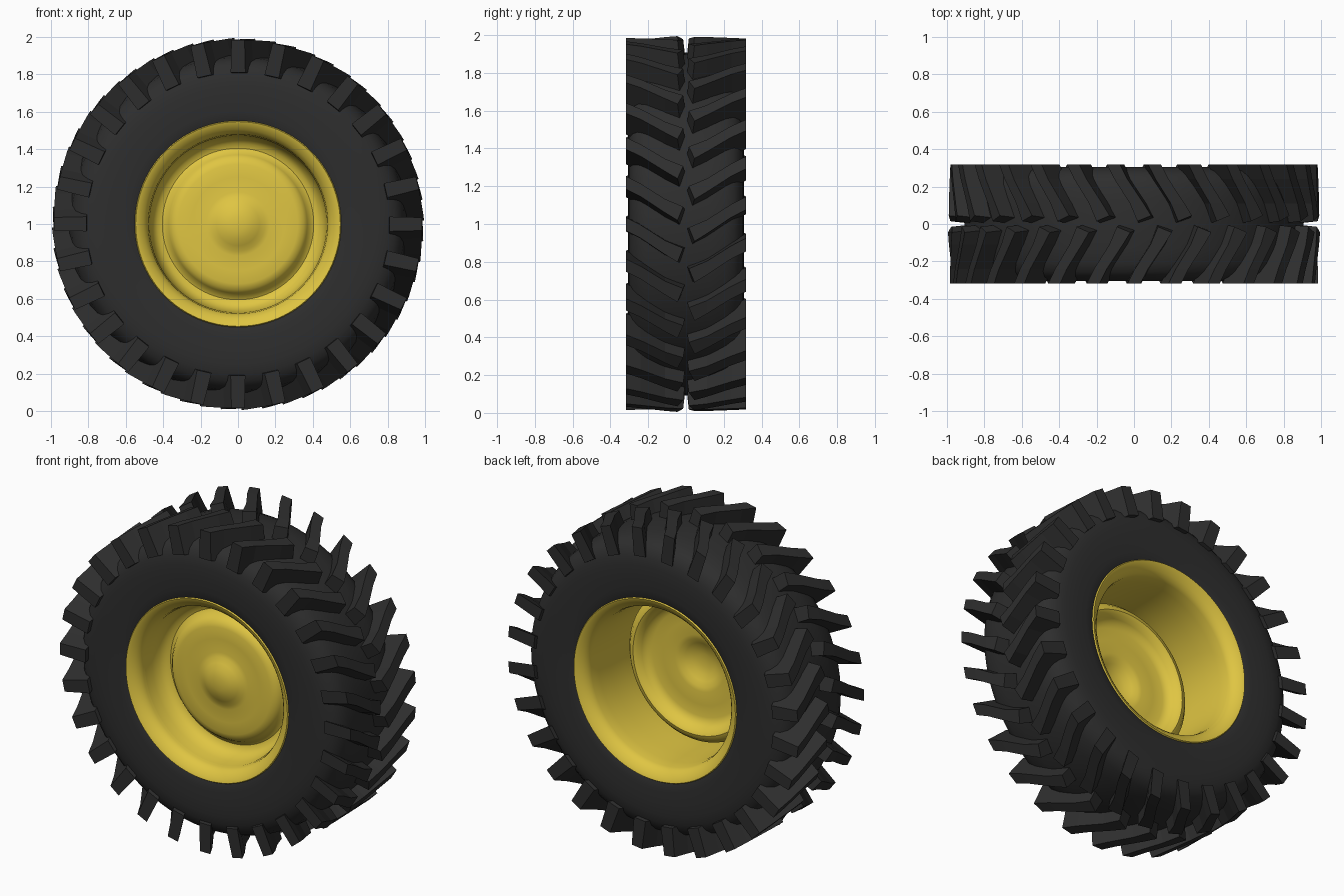
import bpy, bmesh, math

if "Cube" in bpy.data.objects:
    bpy.data.objects.remove(bpy.data.objects["Cube"])

CZ = 1.0  # axle height
LUGS = 28


def material(name, rgb):
    m = bpy.data.materials.new(name)
    m.diffuse_color = (*rgb, 1)
    m.use_nodes = True
    m.node_tree.nodes["Principled BSDF"].inputs["Base Color"].default_value = m.diffuse_color
    return m


RUBBER = material("black_rubber", (0.027, 0.027, 0.027))
YELLOW = material("yellow_paint", (0.74, 0.56, 0.055))


def finish(bm, name, mat, angle=None):
    me = bpy.data.meshes.new(name)
    bm.to_mesh(me)
    bm.free()
    me.materials.append(mat)
    ob = bpy.data.objects.new(name, me)
    bpy.context.collection.objects.link(ob)
    if angle:
        bpy.ops.object.select_all(action='DESELECT')
        ob.select_set(True)
        bpy.context.view_layer.objects.active = ob
        bpy.ops.object.shade_smooth_by_angle(angle=math.radians(angle))
    return ob


def lathe(name, profile, mat, angle, segs=96):
    """Revolve (radius, y) points round the axle."""
    bm = bmesh.new()
    rows = []
    for r, y in profile:
        rows.append([bm.verts.new((r * math.cos(a), y, CZ + r * math.sin(a)))
                     for a in (2 * math.pi * k / segs for k in range(segs))])
    for a, b in zip(rows, rows[1:]):
        for k in range(segs):
            n = (k + 1) % segs
            bm.faces.new((a[k], a[n], b[n], b[k]))
    bmesh.ops.remove_doubles(bm, verts=bm.verts, dist=0.00005)
    return finish(bm, name, mat, angle)


# Tyre carcass: back side, crown, front side
half = [(0.49, 0.26), (0.54, 0.295), (0.60, 0.302), (0.68, 0.306), (0.75, 0.305),
        (0.80, 0.298), (0.84, 0.282), (0.87, 0.255), (0.89, 0.21), (0.902, 0.13)]
lathe("tyre_carcass", half + [(0.907, 0)] + [(r, -y) for r, y in reversed(half)],
      RUBBER, 50)

# Rim barrel with a flange on each side
flange = [(0.535, 0.285), (0.552, 0.297), (0.547, 0.304), (0.53, 0.298), (0.505, 0.277),
          (0.487, 0.257), (0.480, 0.232), (0.475, 0.17), (0.474, 0.06)]
lathe("rim_barrel", [(r, -y) for r, y in flange] + list(reversed(flange)), YELLOW, 50)

# Wheel disc: ring trough, raised plate and domed hub; front face then back face
disc = [(0.476, -0.22), (0.470, -0.16), (0.455, -0.11), (0.43, -0.081), (0.405, -0.074),
        (0.385, -0.084), (0.370, -0.110), (0.352, -0.132), (0.32, -0.142),
        (0.25, -0.143), (0.17, -0.144), (0.145, -0.149),
        (0.115, -0.165), (0.08, -0.182), (0.04, -0.191), (0.00001, -0.193)]
back = [(r, y + 0.008) for r, y in reversed(disc)]
lathe("wheel_disc", disc + back, YELLOW, 40)

# Tread lugs: flat bent bars running from the shoulder towards the centre line,
# station: y, sideways swing, top height, base height, half width
STATIONS = [(0.318, 0.0, 0.984, 0.81, 0.035), (0.24, 0.04, 0.983, 0.80, 0.035),
            (0.11, 0.125, 0.978, 0.85, 0.037), (0.03, 0.165, 0.974, 0.85, 0.037)]


def lugs(name, side, phase):
    bm = bmesh.new()
    for i in range(LUGS):
        t = 2 * math.pi * i / LUGS + phase
        ca, sa = math.cos(t), math.sin(t)
        rings = []
        for j, (y, swing, top, low, w) in enumerate(STATIONS):
            ring = []
            for h, s in ((low, -1), (low, 1), (top, 1), (top, -1)):
                yy, ww = y, w * (1.0 if h == top else 1.12)
                if j == len(STATIONS) - 1:  # inner end cut square and sloped
                    yy = y - 0.015 * s - (0.014 if h == low else 0)
                u = s * ww - swing  # tangential offset
                ring.append(bm.verts.new((h * ca - u * sa, side * yy,
                                          CZ + h * sa + u * ca)))
            rings.append(ring)
        for a, b in zip(rings, rings[1:]):
            for k in range(4):
                n = (k + 1) % 4
                bm.faces.new((a[k], a[n], b[n], b[k]))
        bm.faces.new(rings[0])
        bm.faces.new(rings[-1])
    bmesh.ops.recalc_face_normals(bm, faces=bm.faces)
    return finish(bm, name, RUBBER)


lugs("front_tread_lugs", -1, 0.0)
lugs("back_tread_lugs", 1, math.pi / LUGS)
